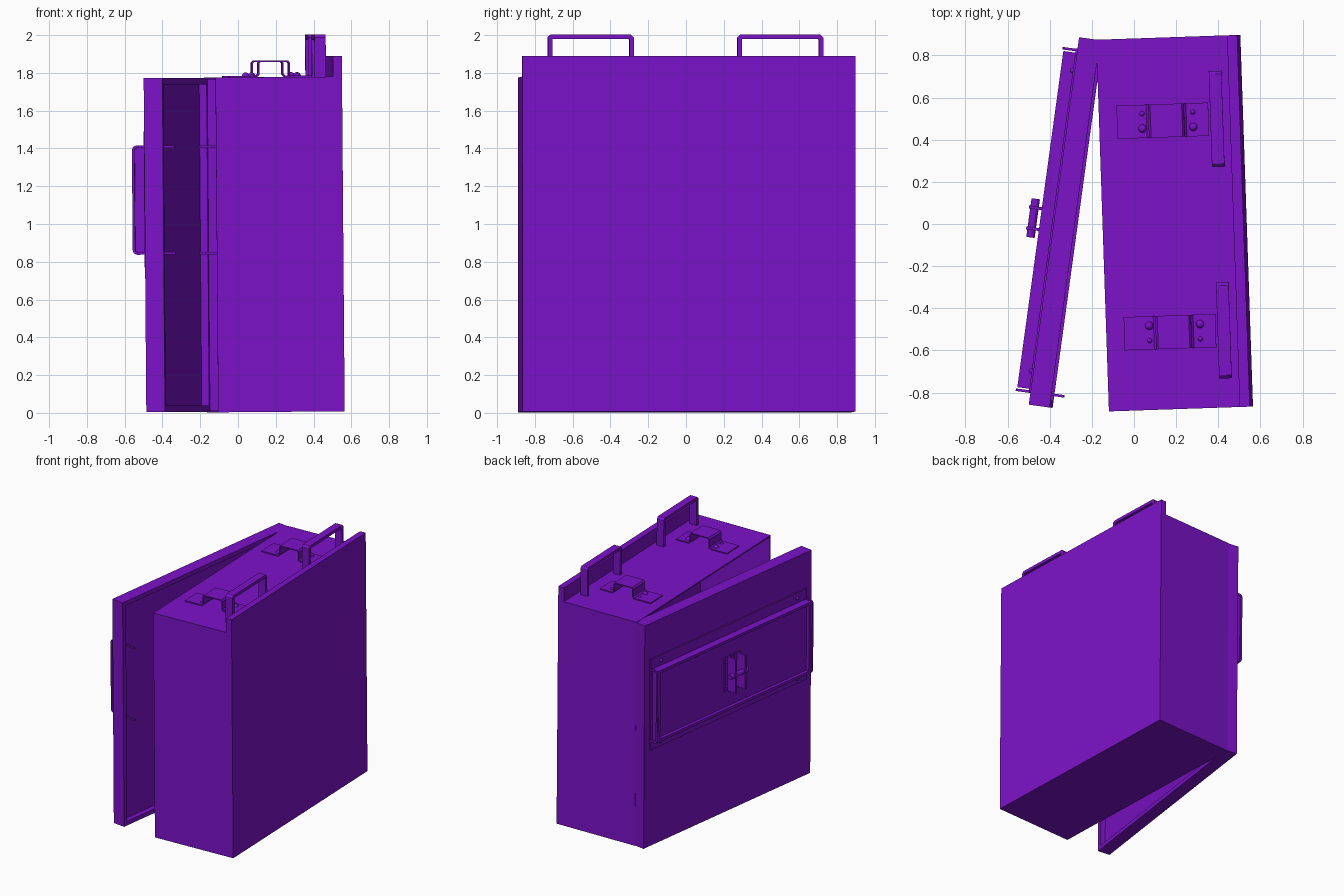
import bpy, bmesh, math
from mathutils import Matrix, Vector

if "Cube" in bpy.data.objects:
    bpy.data.objects.remove(bpy.data.objects["Cube"])

purple = bpy.data.materials.new("purple")
purple.diffuse_color = (0.2, 0.006, 0.58, 1)
purple.use_nodes = True
purple.node_tree.nodes["Principled BSDF"].inputs["Base Color"].default_value = purple.diffuse_color

# The cabinet and the open door each have their own tilted frame
TILT = Matrix.Rotation(math.radians(-0.46), 4, 'Y')
BODY = Matrix.Translation((0, 0, 0.004)) @ Matrix.Rotation(math.radians(1.95), 4, 'Z') @ TILT
DOOR = Matrix.Translation((-0.366, 0.0125, 0.004)) @ Matrix.Rotation(math.radians(-7.8), 4, 'Z') @ TILT


def finish(name, bm, frame, smooth=False):
    bmesh.ops.recalc_face_normals(bm, faces=bm.faces)
    mesh = bpy.data.meshes.new(name)
    bm.to_mesh(mesh)
    bm.free()
    mesh.materials.append(purple)
    for p in mesh.polygons:
        p.use_smooth = smooth
    ob = bpy.data.objects.new(name, mesh)
    bpy.context.collection.objects.link(ob)
    ob.matrix_world = frame
    return ob


def box(name, frame, lo, hi, recess=None):
    """Box between two corners; recess = (side, rim, depth) hollows the -x or +x face."""
    lo, hi = Vector(lo), Vector(hi)
    bm = bmesh.new()
    bmesh.ops.create_cube(bm, size=1)
    for v in bm.verts:
        v.co = (lo + hi) / 2 + v.co * (hi - lo)
    if recess:
        side, rim, depth = recess
        bm.normal_update()
        face = next(f for f in bm.faces if f.normal.x * side > 0.9)
        bmesh.ops.inset_individual(bm, faces=[face], thickness=rim)
        new = bmesh.ops.extrude_discrete_faces(bm, faces=[face])["faces"][0]
        bmesh.ops.translate(bm, verts=new.verts, vec=(-side * depth, 0, 0))
    return finish(name, bm, frame)


def strip(name, frame, path, thick, axis, a, b):
    """Flat bar following a 2D path, widened from a to b along the axis."""
    pts = [Vector(p) for p in path]
    sides = ([], [])
    for i, p in enumerate(pts):
        d0 = (p - pts[i - 1]).normalized() if i else (pts[1] - p).normalized()
        d1 = (pts[i + 1] - p).normalized() if i < len(pts) - 1 else d0
        n = (Vector((-d0.y, d0.x)) + Vector((-d1.y, d1.x))).normalized()
        n *= thick / 2 / n.dot(Vector((-d0.y, d0.x)))
        sides[0].append(p + n)
        sides[1].append(p - n)
    place = (lambda p, w: (w, p.x, p.y)) if axis == 'X' else (lambda p, w: (p.x, w, p.y))
    bm = bmesh.new()
    rows = [[bm.verts.new(place(l, a)), bm.verts.new(place(l, b)),
             bm.verts.new(place(r, b)), bm.verts.new(place(r, a))] for l, r in zip(*sides)]
    for r0, r1 in zip(rows, rows[1:]):
        for k in range(4):
            bm.faces.new((r0[k], r0[(k + 1) % 4], r1[(k + 1) % 4], r1[k]))
    bm.faces.new(rows[0])
    bm.faces.new(rows[-1])
    return finish(name, bm, frame)


def rivet(name, frame, loc, r):
    bm = bmesh.new()
    bmesh.ops.create_uvsphere(bm, u_segments=12, v_segments=8, radius=r,
                              matrix=Matrix.Translation(loc))
    return finish(name, bm, frame, True)


# Open-sided cabinet and its taller back plate
TOP = 1.772
box("cabinet", BODY, (-0.135, -0.885, 0), (0.488, 0.88, TOP), (-1, 0.015, 0.59))
box("back_plate", BODY, (0.487, -0.885, 0), (0.535, 0.88, 1.882))

# Mirrored top fittings: raised bracket with rivets, and a carry handle
for side, tag in ((1, "rear"), (-1, "front")):
    y = -0.017 + side * 0.502
    z = TOP + 0.004
    bracket = [(-0.05, z), (0.092, z), (0.104, z + 0.012), (0.104, z + 0.07), (0.112, z + 0.08),
               (0.258, z + 0.08), (0.266, z + 0.07), (0.266, z + 0.012), (0.278, z), (0.385, z)]
    strip("bracket_" + tag, BODY, bracket, 0.008, 'Y', y - 0.079, y + 0.079)
    for x in (0.07, 0.311):
        rivet("large_rivet_" + tag, BODY, (x, y - side * 0.034, z + 0.002), 0.02)
        rivet("small_rivet_" + tag, BODY, (x, y + side * 0.037, z + 0.002), 0.012)
    h, t = 0.216, 1.983
    handle = [(y - h, TOP - 0.01), (y - h, t - 0.008), (y - h + 0.008, t),
              (y + h - 0.008, t), (y + h, t - 0.008), (y + h, TOP - 0.01)]
    ob = strip("carry_handle_" + tag, BODY, handle, 0.024, 'X', 0.395, 0.455)
    bevel = ob.modifiers.new("soft_edges", 'BEVEL')
    bevel.width, bevel.segments, bevel.limit_method = 0.008, 2, 'ANGLE'

# Door leaf with a recessed inner face
box("door", DOOR, (0, -0.88, 0), (0.1, 0.88, 1.768), (1, 0.048, 0.04))

# Shallow framed tray on its mounting plate
box("tray_mount", DOOR, (-0.01, -0.825, 0.765), (0.01, 0.825, 1.485))
box("tray", DOOR, (-0.068, -0.805, 0.84), (0, 0.805, 1.405), (-1, 0.03, 0.025))
for y in (-0.72, 0.72):
    for z in (0.805, 1.445):
        rivet("mount_rivet", DOOR, (-0.012, y, z), 0.013)

# Wire staples passing through the door at the tray ends
staple = [(0.155, 0.84), (-0.05, 0.84), (-0.062, 0.845), (-0.067, 0.857),
          (-0.067, 1.388), (-0.062, 1.4), (-0.05, 1.405), (0.155, 1.405)]
for y in (-0.818, 0.818):
    strip("end_staple", DOOR, staple, 0.013, 'Y', y - 0.006, y + 0.006)

# Central latch: two fins with a cross rod
for y in (-0.05, 0.05):
    box("latch_fin", DOOR, (-0.13, y - 0.007, 0.99), (-0.04, y + 0.007, 1.26))
    box("latch_foot", DOOR, (-0.052, y - 0.035, 0.99), (-0.04, y + 0.035, 1.26))
    for z in (1.03, 1.22):
        rivet("latch_rivet", DOOR, (-0.052, y + math.copysign(0.02, y), z), 0.01)
bm = bmesh.new()
bmesh.ops.create_cone(bm, cap_ends=True, segments=16, radius1=0.02, radius2=0.02, depth=0.185,
                      matrix=Matrix.Translation((-0.105, 0, 1.125)) @ Matrix.Rotation(math.pi / 2, 4, 'X'))
finish("latch_rod", bm, DOOR)
